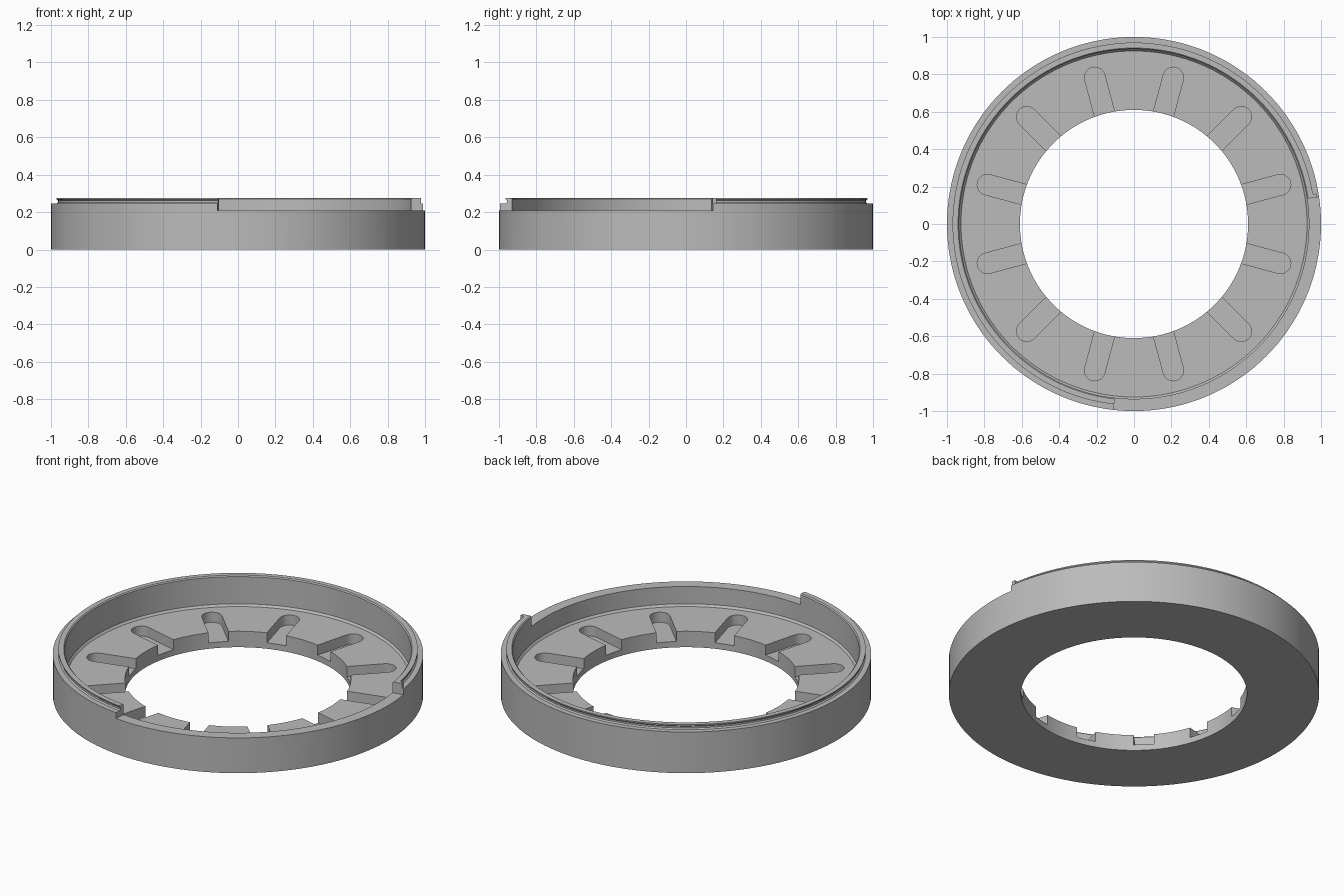
import bpy, bmesh, math
from mathutils import Matrix, Vector

cube = bpy.data.objects.get("Cube")
if cube:
    bpy.data.objects.remove(cube, do_unlink=True)

GREY = (0.5, 0.5, 0.5, 1)
grey = bpy.data.materials.new("plain grey")
grey.use_nodes = True
grey.diffuse_color = GREY
grey.node_tree.nodes["Principled BSDF"].inputs["Base Color"].default_value = GREY


def make_object(name, bm):
    bmesh.ops.recalc_face_normals(bm, faces=bm.faces)
    mesh = bpy.data.meshes.new(name)
    bm.to_mesh(mesh)
    bm.free()
    mesh.materials.append(grey)
    obj = bpy.data.objects.new(name, mesh)
    bpy.context.collection.objects.link(obj)
    return obj


def revolve(bm, profile, start=0, sweep=360, steps=144):
    """Turn a closed (radius, height) profile about z, capping partial arcs."""
    turn = Matrix.Rotation(math.radians(start), 3, 'Z')
    verts = [bm.verts.new(turn @ Vector((r, 0, z))) for r, z in profile]
    face = bm.faces.new(verts)
    full = sweep == 360
    bmesh.ops.spin(bm, geom=[face] + list(face.edges) + verts, cent=(0, 0, 0),
                   axis=(0, 0, 1), angle=math.radians(sweep), steps=steps,
                   use_merge=full)
    if full:
        bmesh.ops.remove_doubles(bm, verts=bm.verts, dist=1e-5)
        inner = [f for f in bm.faces if len(f.verts) == len(profile)]
        bmesh.ops.delete(bm, geom=inner, context='FACES_ONLY')
    elif face.is_valid:
        # make sure the starting end is closed exactly once
        bmesh.ops.holes_fill(bm, edges=[e for e in bm.edges if e.is_boundary])


def box_profile(r0, r1, z0, z1):
    return [(r0, z0), (r1, z0), (r1, z1), (r0, z1)]


def add_slot(bm, angle, half=0.055, r0=0.5, r1=0.811, z0=0.035, z1=0.16):
    """Round-ended radial slot, open towards the central hole."""
    outline = [(r0, -half)]
    for i in range(17):
        a = math.pi * (i / 16 - 0.5)
        outline.append((r1 + half * math.cos(a), half * math.sin(a)))
    outline.append((r0, half))
    turn = Matrix.Rotation(angle, 3, 'Z')
    face = bm.faces.new([bm.verts.new(turn @ Vector((x, y, z0))) for x, y in outline])
    top = bmesh.ops.extrude_face_region(bm, geom=[face], use_keep_orig=True)["geom"]
    bmesh.ops.translate(bm, vec=(0, 0, z1 - z0),
                        verts=[v for v in top if isinstance(v, bmesh.types.BMVert)])


def cut(body, cutter):
    mod = body.modifiers.new("cut", 'BOOLEAN')
    mod.operation = 'DIFFERENCE'
    mod.solver = 'EXACT'
    mod.object = cutter
    bpy.context.view_layer.objects.active = body
    bpy.ops.object.modifier_apply(modifier=mod.name)
    bpy.data.objects.remove(cutter, do_unlink=True)


def smooth(obj):
    bpy.ops.object.select_all(action='DESELECT')
    obj.select_set(True)
    bpy.context.view_layer.objects.active = obj
    bpy.ops.object.shade_smooth_by_angle(angle=math.radians(25))


# Ring body: flat floor, outer wall, shoulder and grooved lip
bm = bmesh.new()
revolve(bm, [(0.61, 0), (1, 0), (1, 0.245), (0.97, 0.245), (0.963, 0.252),
             (0.963, 0.262), (0.97, 0.268), (0.97, 0.275), (0.941, 0.275),
             (0.935, 0.269), (0.935, 0.107), (0.925, 0.095), (0.61, 0.095)])
ring = make_object("ring_body", bm)

# Lowered section of the rim
GAP_START, GAP_SWEEP = -96.3, 104.6
bm = bmesh.new()
revolve(bm, box_profile(0.85, 1.1, 0.21, 0.4), GAP_START, GAP_SWEEP, 48)
cut(ring, make_object("rim_gap_cutter", bm))

# Twelve radial slots in the floor
bm = bmesh.new()
for k in range(12):
    add_slot(bm, math.radians(15 + 30 * k))
cut(ring, make_object("slot_cutter", bm))
smooth(ring)

# Small stop block at one end of the lip
bm = bmesh.new()
revolve(bm, box_profile(0.955, 0.99, 0.235, 0.275), GAP_START + GAP_SWEEP, 1.2, 2)
smooth(make_object("lip_stop", bm))
